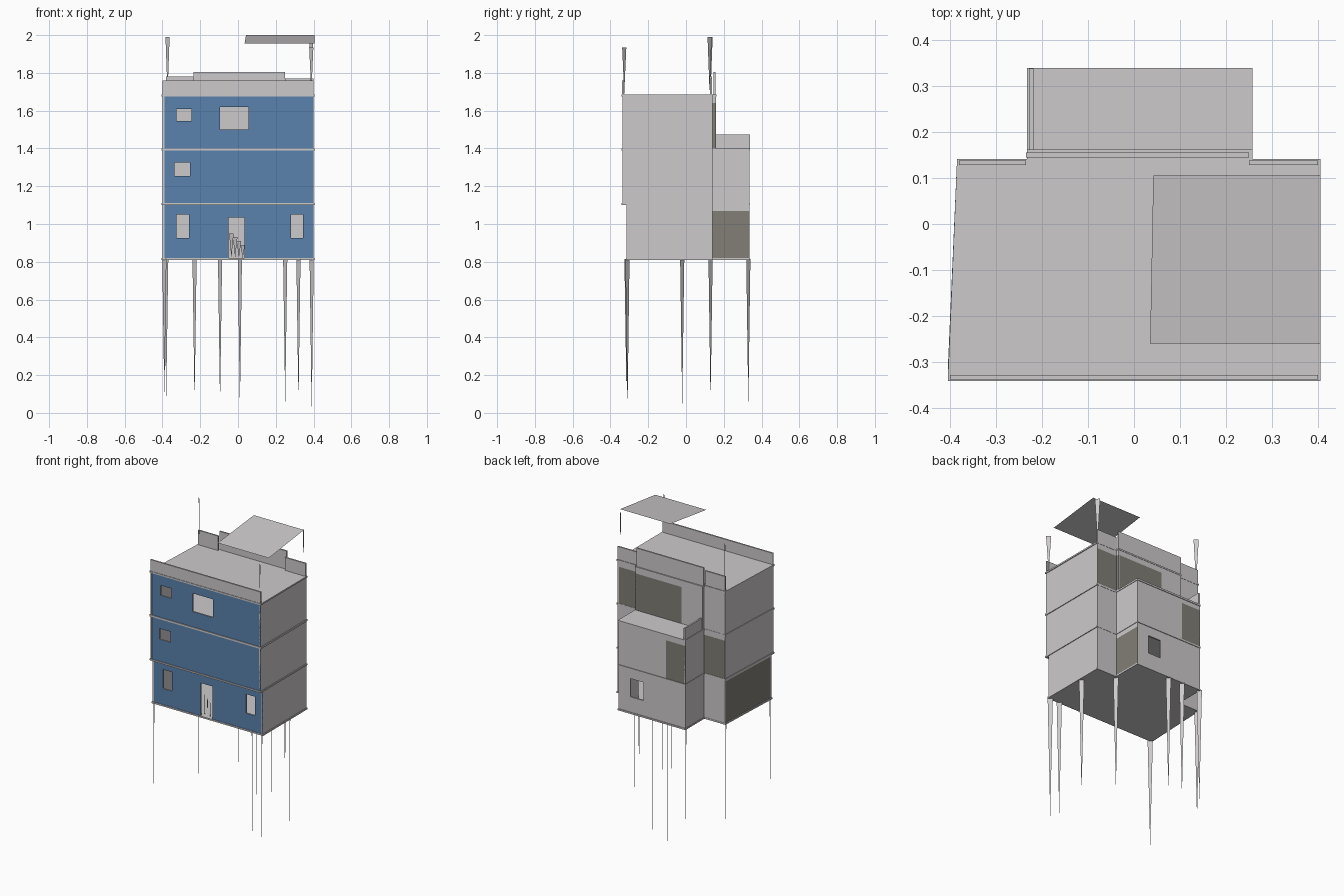
import bpy, bmesh
from mathutils import Vector

cube = bpy.data.objects.get("Cube")
if cube:
    bpy.data.objects.remove(cube)


def material(name, rgb):
    m = bpy.data.materials.new(name)
    m.use_nodes = True
    m.diffuse_color = (*rgb, 1)
    m.node_tree.nodes["Principled BSDF"].inputs["Base Color"].default_value = (*rgb, 1)
    return m


BLUE, OLIVE, GREY = range(3)
PAINTS = [material("facade blue", (0.10, 0.22, 0.42)),
          material("olive panel", (0.22, 0.21, 0.18)),
          material("plaster grey", (0.61, 0.59, 0.60))]


def make(name, bm, thickness=0):
    mesh = bpy.data.meshes.new(name)
    bm.to_mesh(mesh)
    bm.free()
    for m in PAINTS:
        mesh.materials.append(m)
    ob = bpy.data.objects.new(name, mesh)
    bpy.context.collection.objects.link(ob)
    if thickness:
        mod = ob.modifiers.new("thickness", "SOLIDIFY")
        mod.thickness = thickness
        mod.offset = -1
        mod.material_offset = GREY        # inner faces stay plaster
        mod.material_offset_rim = GREY
    return ob


def wall(name, a, b, z0, z1, paint=GREY, holes=(), panels=()):
    """Wall from a to b; holes and panels are (start, end, bottom, top)."""
    a, b = Vector((*a, 0)), Vector((*b, 0))
    length = (b - a).length
    along = (b - a) / length
    rects = [*holes, *panels]
    us = sorted({0, length, *(u for r in rects for u in r[:2] if u < length)})
    zs = sorted({z0, z1, *(z for r in rects for z in r[2:] if z0 < z < z1)})
    bm = bmesh.new()
    grid = [[bm.verts.new(a + along * u + Vector((0, 0, z))) for z in zs] for u in us]

    def inside(r, u, z):
        return r[0] < u < r[1] and r[2] < z < r[3]

    for i in range(len(us) - 1):
        for j in range(len(zs) - 1):
            u, z = (us[i] + us[i + 1]) / 2, (zs[j] + zs[j + 1]) / 2
            if any(inside(r, u, z) for r in holes):
                continue
            f = bm.faces.new((grid[i][j], grid[i + 1][j], grid[i + 1][j + 1], grid[i][j + 1]))
            f.material_index = OLIVE if any(inside(r, u, z) for r in panels) else paint
    return make(name, bm, 0.01)


def plan(front, back):
    return [(-0.40, front), (0.40, front), (0.40, 0.14), (0.255, 0.14),
            (0.255, back), (-0.23, back), (-0.23, 0.14), (-0.38, 0.14)]


def slab(name, points, z0, z1):
    bm = bmesh.new()
    face = bm.faces.new([bm.verts.new((x * 1.012, y * 1.012, z0)) for x, y in points])
    top = bmesh.ops.extrude_face_region(bm, geom=[face])["geom"]
    bmesh.ops.translate(bm, vec=(0, 0, z1 - z0),
                        verts=[v for v in top if isinstance(v, bmesh.types.BMVert)])
    bmesh.ops.recalc_face_normals(bm, faces=bm.faces[:])
    for f in bm.faces:
        f.material_index = GREY
    return make(name, bm)


def spike(name, x, y, wide_z, tip_z, w=0.011):
    """Flat tapering blade set on the diagonal."""
    bm = bmesh.new()
    bm.faces.new([bm.verts.new(p) for p in
                  ((x - w, y + w, wide_z), (x + w, y - w, wide_z), (x, y, tip_z))]).material_index = GREY
    return make(name, bm)


# Storeys: walls in order round the plan
SIDES = ["front", "right_side", "back_right", "bay_right",
         "bay_back", "bay_left", "back_left", "left_side"]
ALL = 9
storeys = [
    ("ground", plan(-0.315, 0.335), 0.82, 1.10,
     {"front": [(0.075, 0.14, 0.925, 1.05), (0.35, 0.435, 0.82, 1.035), (0.68, 0.745, 0.925, 1.05)],
      "bay_back": [(0.085, 0.18, 0.92, 1.04)]},
     {"bay_right": [(0, ALL, 0, 1.07)], "left_side": [(0.01, ALL, 0, 1.09)]}),
    ("middle", plan(-0.337, 0.335), 1.11, 1.388,
     {"front": [(0.065, 0.145, 1.255, 1.325)]},
     {"bay_back": [(0.345, ALL, 1.11, 1.36)], "back_left": [(0, ALL, 1.11, 1.36)]}),
    ("upper", plan(-0.337, 0.16), 1.40, 1.675,
     {"front": [(0.075, 0.155, 1.545, 1.61), (0.305, 0.455, 1.50, 1.62)]},
     {"back_right": [(0, ALL, 0, 1.64)], "bay_right": [(0, ALL, 0, 1.64)],
      "bay_back": [(0, 0.335, 1.40, 1.64)]}),
]
for level, pts, z0, z1, holes, panels in storeys:
    for i, side in enumerate(SIDES):
        wall(f"{level}_{side}_wall", pts[i], pts[(i + 1) % len(pts)], z0, z1,
             BLUE if side == "front" else GREY, holes.get(side, ()), panels.get(side, ()))

# Floor slabs and flat roof
slab("ground_floor_slab", storeys[0][1], 0.81, 0.82)
slab("middle_floor_slab", storeys[1][1], 1.10, 1.11)
slab("upper_floor_slab", storeys[1][1], 1.388, 1.40)
slab("roof_slab", storeys[2][1], 1.675, 1.685)

# Parapets
wall("front_parapet", (-0.40, -0.338), (0.40, -0.338), 1.685, 1.76)
wall("back_parapet", (0.25, 0.155), (-0.235, 0.155), 1.685, 1.805)
wall("back_right_parapet", (0.40, 0.138), (0.25, 0.138), 1.685, 1.77)
wall("back_left_parapet", (-0.235, 0.138), (-0.38, 0.138), 1.685, 1.78)
wall("terrace_parapet", (-0.228, 0.338), (-0.228, 0.16), 1.40, 1.475)

# Stilts tapering to the ground
stilts = [(-0.39, -0.315, 0.08), (-0.38, 0.13, 0.08), (-0.23, 0.33, 0.05),
          (-0.095, 0.33, 0.04), (0.01, 0.33, 0.03), (0.25, 0.13, 0.05),
          (0.32, -0.31, 0.05), (0.39, -0.31, 0.0), (0.39, -0.02, 0.04)]
for i, (x, y, tip) in enumerate(stilts):
    spike(f"stilt_{i + 1}", x, y, 0.815, tip)

# Roof posts and door steps
for name, x, y, top in (("left_roof_post", -0.373, 0.13, 1.99),
                        ("front_roof_post", 0.388, -0.327, 1.935),
                        ("canopy_post", 0.388, 0.125, 1.99)):
    spike(name, x, y, top, 1.69)
for i in range(4):
    spike(f"door_step_{i + 1}", -0.035 + i * 0.02, -0.295, 0.95 - i * 0.02, 0.82, 0.012)

# Tilted canopy sheet
bm = bmesh.new()
bm.faces.new([bm.verts.new(p) for p in
              ((0.035, -0.26, 1.955), (0.405, -0.26, 1.955),
               (0.405, 0.105, 2.0), (0.042, 0.105, 2.0))]).material_index = GREY
make("canopy", bm)
